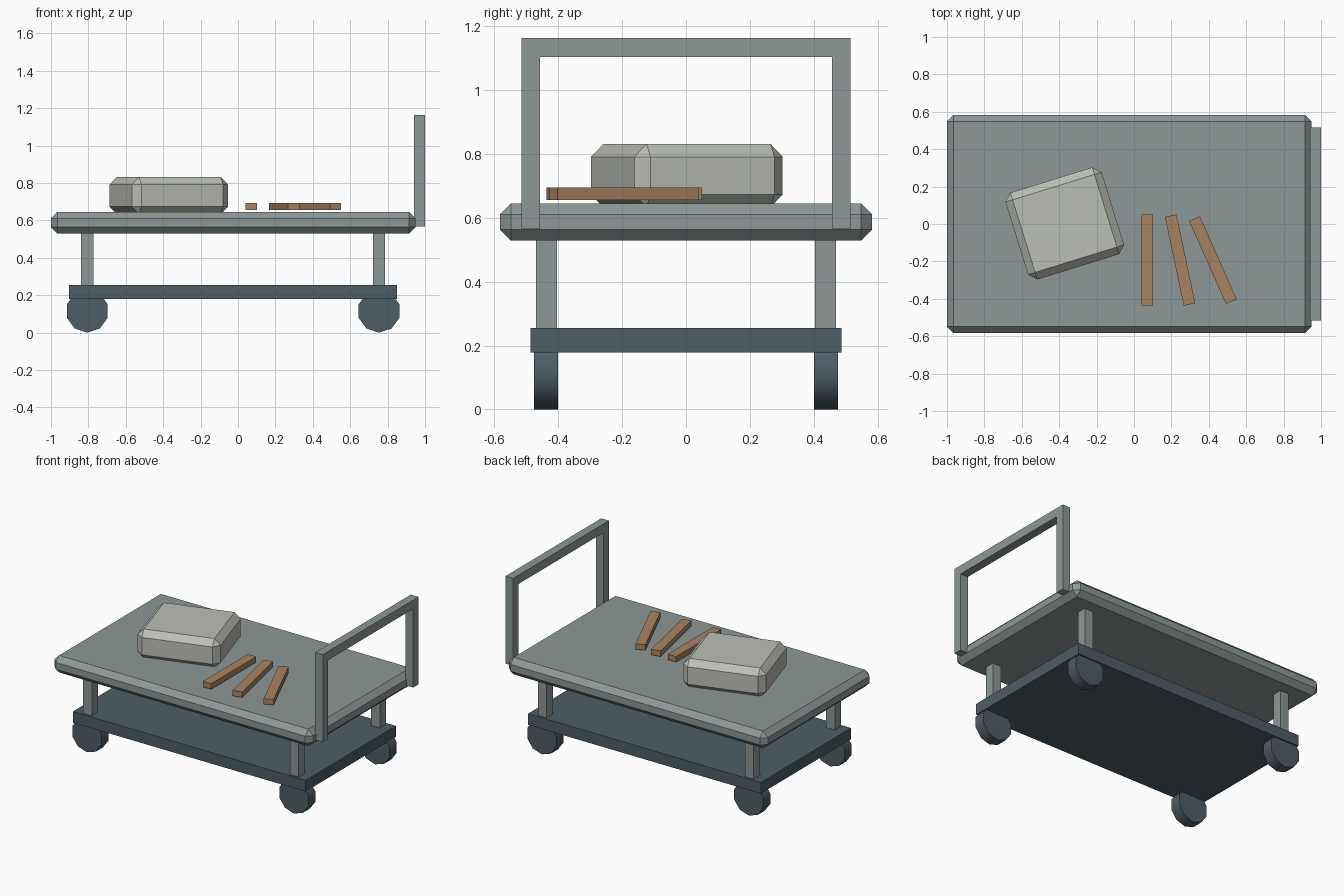
import bpy, bmesh
from math import radians
from mathutils import Matrix

if "Cube" in bpy.data.objects:
    bpy.data.objects.remove(bpy.data.objects["Cube"])


def material(name, rgb):
    m = bpy.data.materials.new(name)
    m.diffuse_color = (*rgb, 1)
    m.use_nodes = True
    m.node_tree.nodes["Principled BSDF"].inputs["Base Color"].default_value = m.diffuse_color
    return m


STEEL = material("steel_grey", (0.27, 0.31, 0.31))
DARK = material("dark_slate", (0.075, 0.11, 0.13))
PALE = material("pale_grey", (0.50, 0.52, 0.47))
WOOD = material("wood", (0.40, 0.23, 0.12))


def finish(name, bm, mat):
    bmesh.ops.recalc_face_normals(bm, faces=bm.faces[:])
    me = bpy.data.meshes.new(name)
    bm.to_mesh(me)
    bm.free()
    me.materials.append(mat)
    ob = bpy.data.objects.new(name, me)
    bpy.context.collection.objects.link(ob)
    return ob


def box(name, centre, size, mat, angle=0, chamfer=0):
    bm = bmesh.new()
    bmesh.ops.create_cube(bm, size=1, matrix=Matrix.Diagonal((*size, 1)))
    if chamfer:
        bmesh.ops.bevel(bm, geom=bm.edges[:], offset=chamfer, segments=1,
                        affect='EDGES', profile=0.5)
    ob = finish(name, bm, mat)
    ob.location = centre
    ob.rotation_euler.z = radians(angle)
    return ob


# Deck and lower shelf
box("deck", (-0.025, 0, 0.587), (1.95, 1.166, 0.116), STEEL, chamfer=0.035)
box("lower_shelf", (-0.027, 0, 0.217), (1.754, 0.972, 0.076), DARK)

# Legs and ten-sided wheels at the four corners
for end, x in (("left", -0.806), ("right", 0.754)):
    for side, s in (("front", -1), ("back", 1)):
        box(f"{side}_{end}_leg", (x, s * 0.437, 0.39), (0.066, 0.066, 0.30), STEEL)
        bpy.ops.mesh.primitive_cylinder_add(
            vertices=10, radius=0.115, depth=0.076,
            location=(x, s * 0.438, 0.115), rotation=(radians(90), 0, 0))
        wheel = bpy.context.object
        wheel.name = f"{side}_{end}_wheel"
        wheel.data.materials.append(DARK)
        bpy.ops.object.shade_smooth_by_angle(angle=radians(45))

# Push handle: U profile in the y-z plane, extruded along x
outline = [(-0.515, 0.567), (-0.515, 1.163), (0.515, 1.163), (0.515, 0.567),
           (0.457, 0.567), (0.457, 1.103), (-0.457, 1.103), (-0.457, 0.567)]
bm = bmesh.new()
face = bm.faces.new([bm.verts.new((0.942, y, z)) for y, z in outline])
ext = bmesh.ops.extrude_face_region(bm, geom=[face], use_keep_orig=True)
bmesh.ops.translate(bm, vec=(0.058, 0, 0),
                    verts=[v for v in ext["geom"] if isinstance(v, bmesh.types.BMVert)])
finish("push_handle", bm, STEEL)

# Cargo: chamfered crate and three fanned planks
box("crate", (-0.37, 0.003, 0.732), (0.538, 0.486, 0.198), PALE, angle=17.2, chamfer=0.04)
for i in range(3):
    box(f"plank_{i + 1}", (0.071 + 0.1755 * i, -0.193, 0.675),
        (0.063, 0.485, 0.038), WOOD, angle=12 * i)
